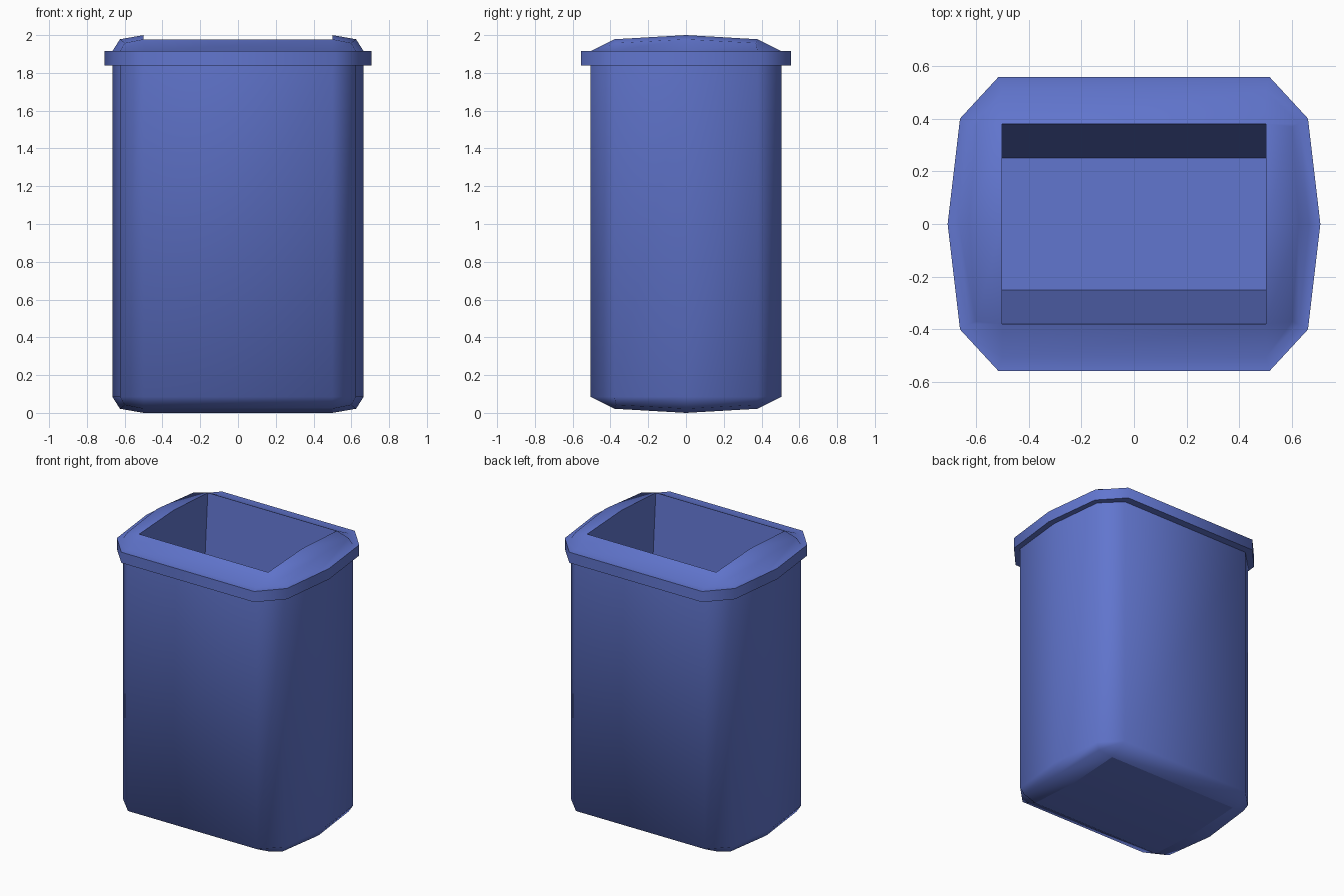
import bpy, bmesh, math

if "Cube" in bpy.data.objects:
    bpy.data.objects.remove(bpy.data.objects["Cube"])

mat = bpy.data.materials.new("blue_plastic")
mat.diffuse_color = (0.12, 0.18, 0.62, 1)
mat.use_nodes = True
mat.node_tree.nodes["Principled BSDF"].inputs["Base Color"].default_value = mat.diffuse_color


def ring_points(a, g, c):
    """Mirror three quarter points (front, corner, side) into a 10-point loop."""
    right = [a, g, c, (g[0], -g[1], g[2]), (a[0], -a[1], a[2])]
    return right + [(-x, y, z) for x, y, z in reversed(right)]


def outline(z, rim=False):
    if rim:
        return ring_points((0.515, -0.557, z), (0.66, -0.40, z), (0.707, 0, z))
    return ring_points((0.5, -0.505, z), (0.625, -0.38, z), (0.665, 0, z))


def bridge(bm, low, high):
    n = len(low)
    for i in range(n):
        j = (i + 1) % n
        bm.faces.new((low[i], low[j], high[j], high[i]))


def finish(bm, name, angle):
    mesh = bpy.data.meshes.new(name)
    bm.to_mesh(mesh)
    bm.free()
    obj = bpy.data.objects.new(name, mesh)
    bpy.context.collection.objects.link(obj)
    mesh.materials.append(mat)
    bpy.ops.object.select_all(action='DESELECT')
    bpy.context.view_layer.objects.active = obj
    obj.select_set(True)
    bpy.ops.object.shade_smooth_by_angle(angle=math.radians(angle))
    return obj


# Outer shell with the projecting rim, from bottom shoulder to top shoulder
bm = bmesh.new()
shoulder = ring_points((0.5, -0.38, 0.022), (0.60, -0.37, 0.042), (0.625, 0, 0.022))
loops = [
    shoulder,
    outline(0.085), outline(1.84),
    outline(1.84, True), outline(1.915, True),
    outline(1.915),
    [(x, y, 2 - z) for x, y, z in shoulder],
]
rings = [[bm.verts.new(p) for p in loop] for loop in loops]
for low, high in zip(rings, rings[1:]):
    bridge(bm, low, high)

# Crowned bottom, and the two side strips of the crowned top
for r, z in ((rings[0], 0.0), (rings[-1], 2.0)):
    e = [bm.verts.new((x, 0, z)) for x in (0.5, -0.5)]
    for k, v in ((0, e[0]), (5, e[1])):
        quads = [(r[k], r[k + 1], r[k + 2], v), (v, r[k + 2], r[k + 3], r[k + 4])]
        for q in quads:
            bm.faces.new(q if z else q[::-1])
    if not z:
        bm.faces.new((r[0], e[0], e[1], r[9]))
        bm.faces.new((e[0], r[4], r[5], e[1]))
finish(bm, "bin_shell", 60)

# Inner walls taper from the opening down to the floor
bm = bmesh.new()


def opening(y, z_edge, z_mid):
    pts = [(0.5, -y, z_edge), (0.5, 0, z_mid), (0.5, y, z_edge)]
    return [bm.verts.new(p) for p in pts + [(-a, b, c) for a, b, c in reversed(pts)]]


top, floor = opening(0.38, 1.978, 2.0), opening(0.25, 0.15, 0.15)
bridge(bm, top, floor)
bm.faces.new(floor)
finish(bm, "bin_liner", 30)
